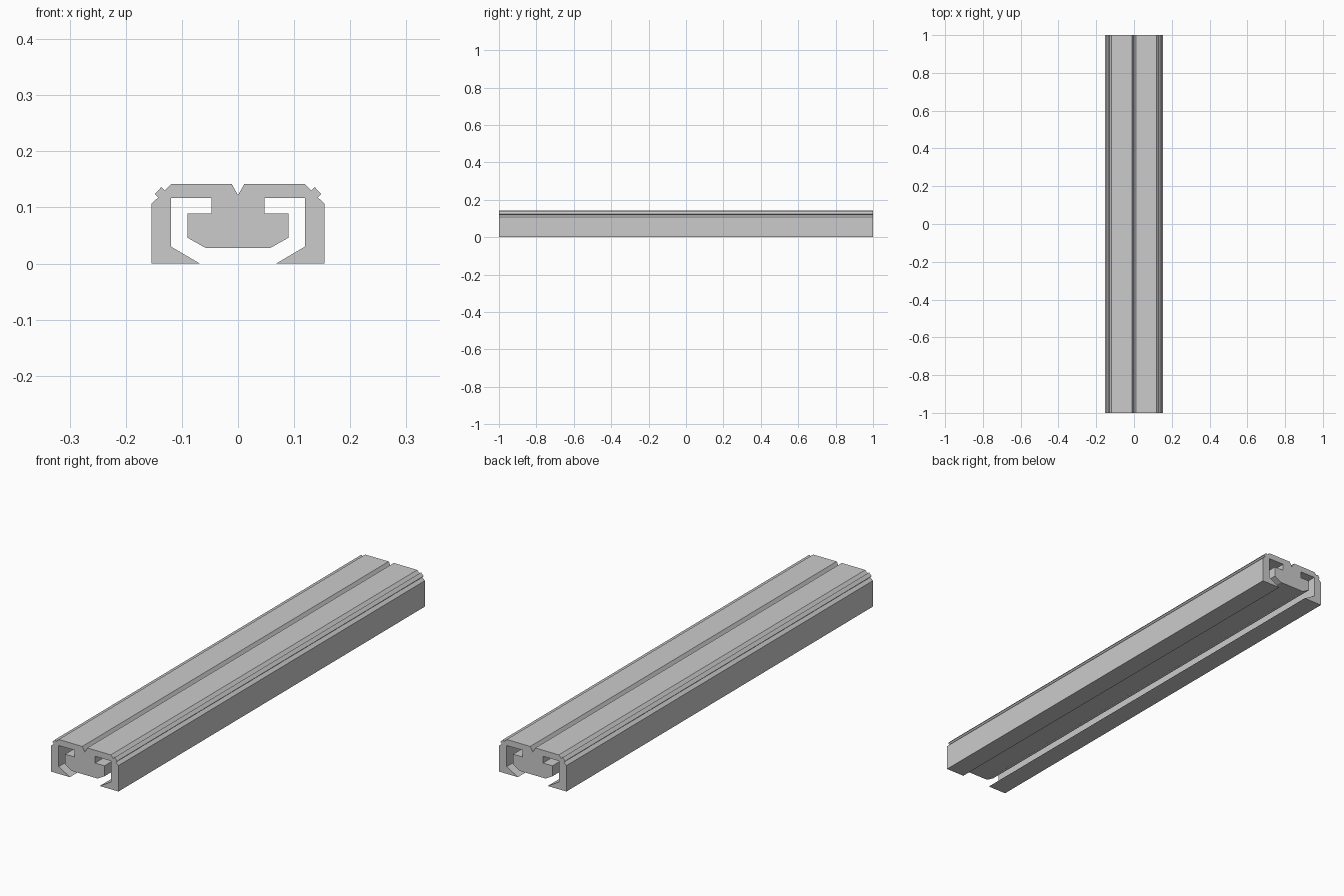
import bpy, bmesh

if "Cube" in bpy.data.objects:
    bpy.data.objects.remove(bpy.data.objects["Cube"])

LENGTH = 2.0

# Right half of the rail cross-section (x, z), from top groove to underside
half = [
    (0.0, 0.122),                                       # bottom of the V groove
    (0.0115, 0.142), (0.119, 0.142),                    # top face
    (0.1305, 0.1305), (0.1365, 0.1365),                 # small ridge on the chamfer
    (0.148, 0.124), (0.142, 0.118),
    (0.154, 0.107), (0.154, 0.0),                       # outer wall
    (0.068, 0.0), (0.119, 0.030),                       # inward lip
    (0.119, 0.117), (0.047, 0.117),                     # inner channel
    (0.047, 0.089), (0.090, 0.089),                     # T-shaped core
    (0.090, 0.046), (0.058, 0.028),
]

# Mirror the half profile and close the loop
profile = half + [(-x, z) for x, z in reversed(half[1:])]

# Extrude the profile along y, with both ends capped
bm = bmesh.new()
section = bm.faces.new([bm.verts.new((x, -LENGTH / 2, z)) for x, z in profile])
extruded = bmesh.ops.extrude_face_region(bm, geom=[section], use_keep_orig=True)
end = [v for v in extruded["geom"] if isinstance(v, bmesh.types.BMVert)]
bmesh.ops.translate(bm, verts=end, vec=(0, LENGTH, 0))
bmesh.ops.recalc_face_normals(bm, faces=bm.faces)

mesh = bpy.data.meshes.new("slotted_rail")
bm.to_mesh(mesh)
bm.free()
rail = bpy.data.objects.new("slotted_rail", mesh)
bpy.context.collection.objects.link(rail)
